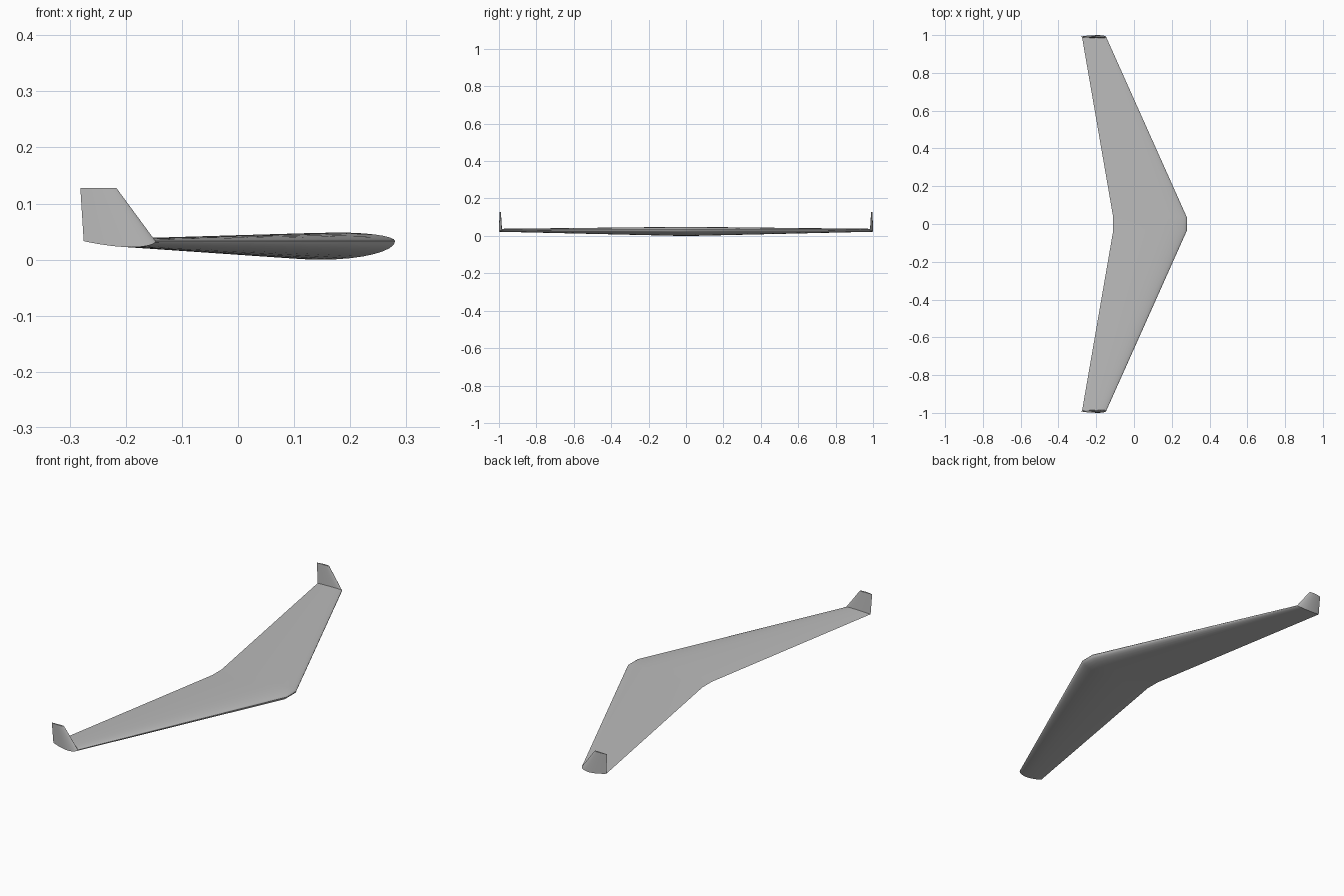
import bpy, bmesh, math

cube = bpy.data.objects.get("Cube")
if cube:
    bpy.data.objects.remove(cube, do_unlink=True)

grey = bpy.data.materials.new("light_grey")
grey.use_nodes = True
grey.diffuse_color = (0.5, 0.5, 0.5, 1)
grey.node_tree.nodes["Principled BSDF"].inputs["Base Color"].default_value = (0.5, 0.5, 0.5, 1)

STEPS = 20          # points along each side of the airfoil
LINE = 0.033        # height of the chord line
TIP = 0.989         # where the wing turns up into the winglet


def bulge(t, peak):
    """Airfoil side: elliptical nose, gentle taper to a sharp tail."""
    if t < peak:
        return math.sqrt(1 - ((peak - t) / peak) ** 2)
    return 1 - ((t - peak) / (1 - peak)) ** 1.7


def airfoil():
    """Closed outline as (chord fraction, offset per chord), lower side fuller."""
    ts = [(1 - math.cos(math.pi * i / STEPS)) / 2 for i in range(STEPS + 1)]
    upper = [(t, 0.039 * bulge(t, 0.25)) for t in ts]
    lower = [(t, -0.085 * bulge(t, 0.34)) for t in ts[1:-1]]
    return upper + lower[::-1]


def section(nose, tail, y, z, up):
    """Airfoil placed between nose and tail, thickened along up = (y, z)."""
    chord = nose - tail
    return [(nose - t * chord, y + up[0] * d * chord, z + up[1] * d * chord)
            for t, d in airfoil()]


def loft(name, sections):
    bm = bmesh.new()
    rings = [[bm.verts.new(p) for p in s] for s in sections]
    n = len(rings[0])
    for a, b in zip(rings, rings[1:]):
        for i in range(n):
            j = (i + 1) % n
            bm.faces.new((a[i], a[j], b[j], b[i]))
    for ring in (rings[0], rings[-1]):
        bm.faces.new(ring)
    bmesh.ops.recalc_face_normals(bm, faces=bm.faces)
    mesh = bpy.data.meshes.new(name)
    bm.to_mesh(mesh)
    bm.free()
    mesh.materials.append(grey)
    ob = bpy.data.objects.new(name, mesh)
    bpy.context.collection.objects.link(ob)
    bpy.ops.object.select_all(action="DESELECT")
    ob.select_set(True)
    bpy.context.view_layer.objects.active = ob
    bpy.ops.object.shade_smooth_by_angle(angle=math.radians(30))


def tip(side):
    """Mitred joint between wing and winglet."""
    return section(-0.147, -0.275, side * TIP, LINE, (-side, 1))


def root(side):
    return section(0.28, -0.11, side * 0.035, LINE, (0, 1))


# Swept wing with a short straight centre
loft("wing", [tip(-1), root(-1), root(1), tip(1)])

# Upright winglets, one at each tip
for side, name in ((-1, "front_winglet"), (1, "back_winglet")):
    loft(name, [tip(side),
                section(-0.217, -0.281, side * (TIP + 0.003), 0.128, (-side, 0))])
